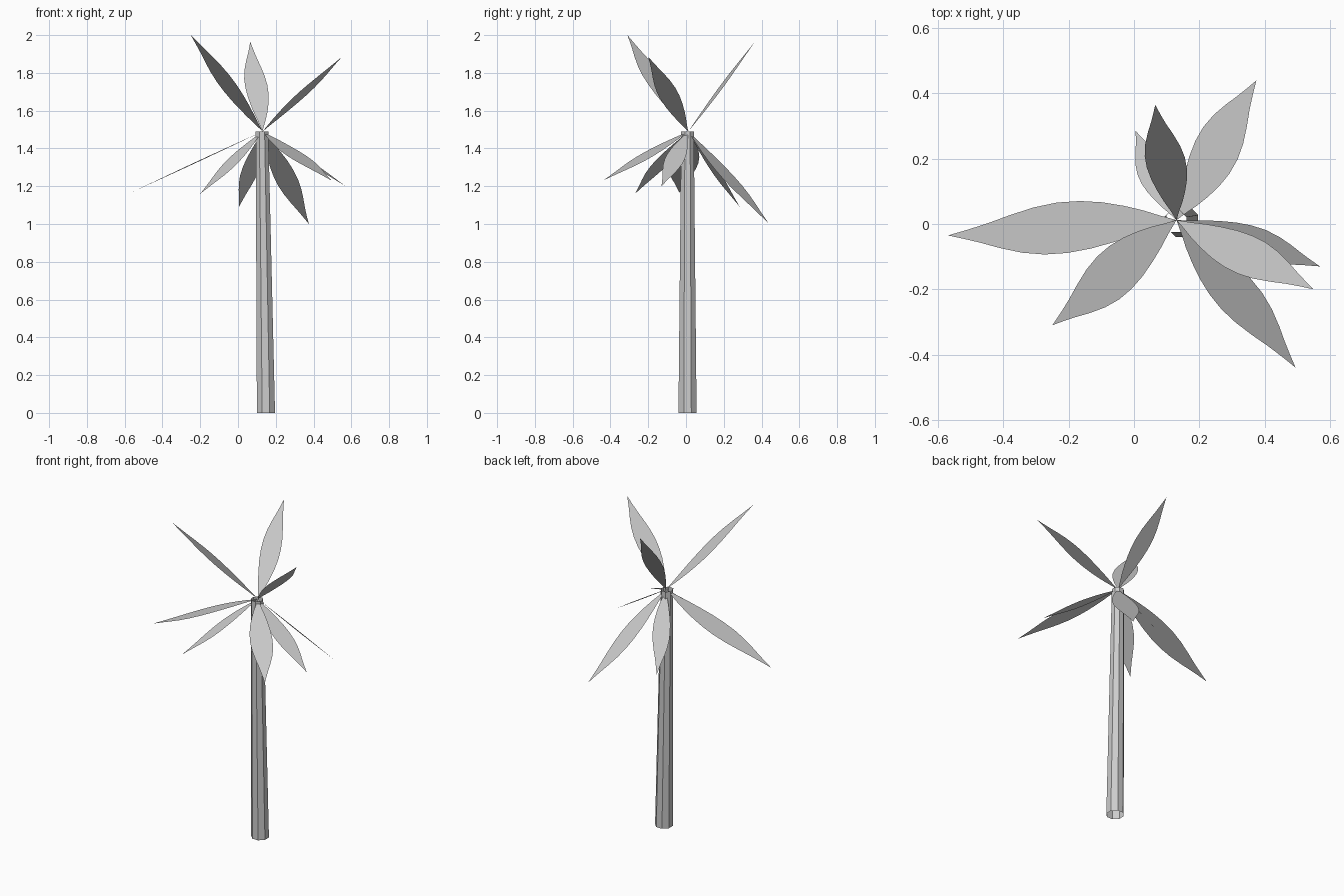
import bpy, math
from mathutils import Vector

cube = bpy.data.objects.get("Cube")
if cube:
    bpy.data.objects.remove(cube, do_unlink=True)

grey = bpy.data.materials.new("plain_grey")
grey.use_nodes = True
colour = (0.6, 0.6, 0.6, 1)
grey.diffuse_color = colour
grey.node_tree.nodes["Principled BSDF"].inputs["Base Color"].default_value = colour


def add_mesh(name, verts, faces):
    mesh = bpy.data.meshes.new(name)
    mesh.from_pydata(verts, [], faces)
    mesh.materials.append(grey)
    obj = bpy.data.objects.new(name, mesh)
    bpy.context.collection.objects.link(obj)
    return obj


# Leaning, tapered, open-ended trunk
SIDES = 8


def ring(centre, radius):
    angles = [math.tau * (i + 0.5) / SIDES for i in range(SIDES)]
    return [centre + radius * Vector((math.cos(a), math.sin(a), 0)) for a in angles]


trunk_verts = ring(Vector((0.148, 0.008, 0)), 0.052) + ring(Vector((0.127, 0.008, 1.49)), 0.036)
trunk_faces = [(i, (i + 1) % SIDES, (i + 1) % SIDES + SIDES, i + SIDES) for i in range(SIDES)]
add_mesh("trunk", trunk_verts, trunk_faces)

# Flat leaf outline: distance along the leaf, half width (both per unit length)
PROFILE = [(0.08, 0.022), (0.16, 0.047), (0.25, 0.07), (0.35, 0.09), (0.45, 0.101), (0.55, 0.101),
           (0.65, 0.088), (0.75, 0.064), (0.84, 0.038), (0.92, 0.018)]
CROWN = Vector((0.13, 0.012, 1.49))


def add_leaf(name, tip):
    axis = Vector(tip) - CROWN
    length = axis.length
    across = Vector((0, 0, 1)).cross(axis).normalized()  # points to the leaf's left
    skew = 0.035  # left edge bulges further out than the right edge
    left = [CROWN + axis * (t + skew * 4 * t * (1 - t)) + across * w * length for t, w in PROFILE]
    right = [CROWN + axis * (t - skew * 4 * t * (1 - t)) - across * w * length for t, w in PROFILE]
    outline = [CROWN] + right + [Vector(tip)] + left[::-1]
    add_mesh(name, outline, [tuple(range(len(outline)))])


# Three raised leaves and six drooping ones
TIPS = {
    "raised_leaf": [(-0.25, -0.31, 2.0), (0.065, 0.365, 1.965), (0.55, -0.2, 1.885)],
    "drooping_leaf": [(-0.57, -0.035, 1.165), (-0.2, -0.27, 1.16), (0.495, -0.44, 1.23),
                      (0.57, -0.13, 1.2), (0.375, 0.44, 1.0), (0.005, 0.285, 1.09)],
}
for kind, tips in TIPS.items():
    for number, tip in enumerate(tips, 1):
        add_leaf(f"{kind}_{number}", tip)
